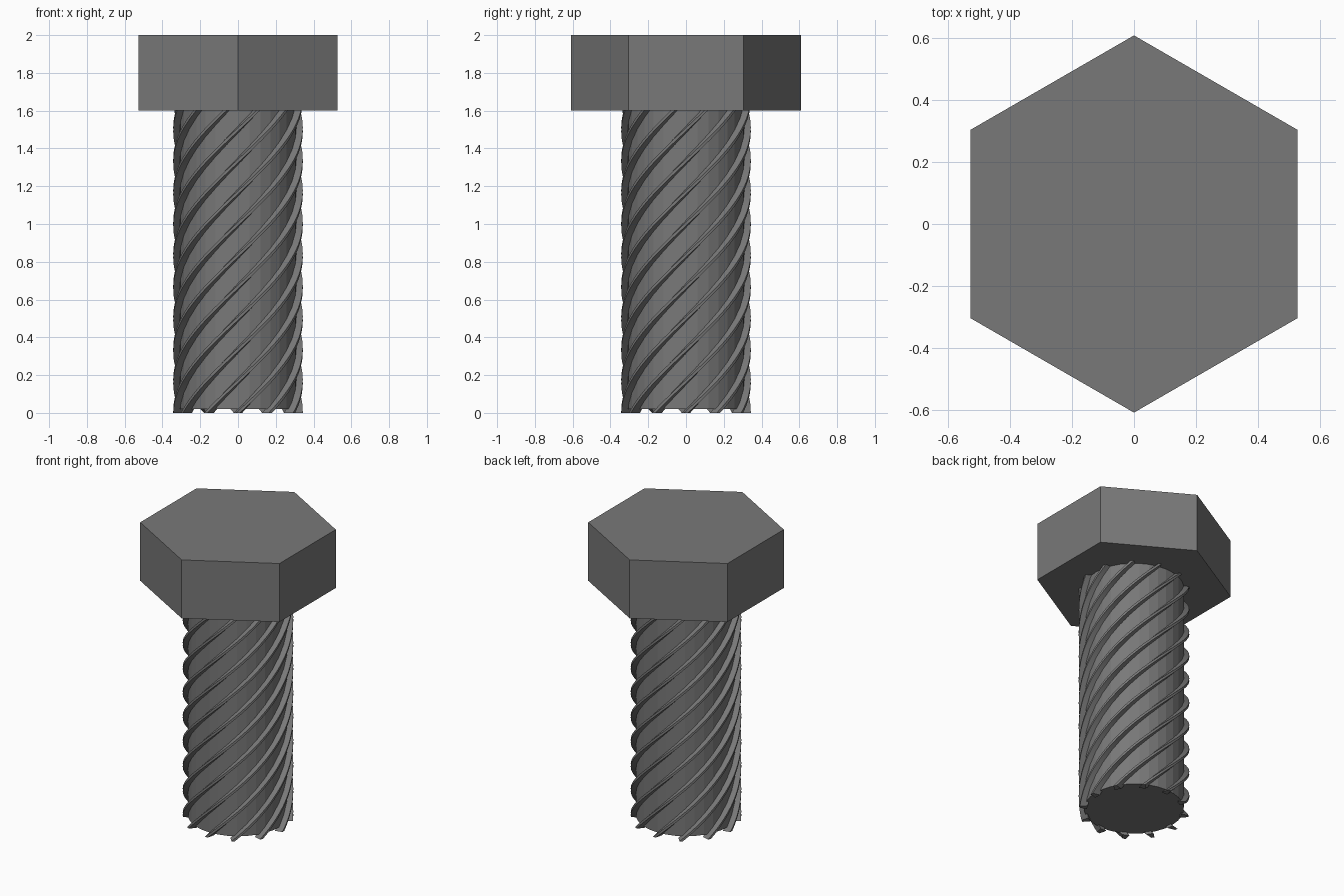
import bpy, bmesh
from math import pi, cos, sin, radians

if "Cube" in bpy.data.objects:
    bpy.data.objects.remove(bpy.data.objects["Cube"])

SHAFT_R, TIP_R = 0.31, 0.343
SHAFT_TOP, TOTAL = 1.6, 2.0
RIDGES, LEAD, STEPS = 12, 2.0, 72

# Dark steel
steel = bpy.data.materials.new("dark_steel")
steel.diffuse_color = (0.19, 0.19, 0.19, 1)
steel.use_nodes = True
steel.node_tree.nodes["Principled BSDF"].inputs["Base Color"].default_value = steel.diffuse_color


def finish(bm, name):
    bmesh.ops.recalc_face_normals(bm, faces=bm.faces)
    mesh = bpy.data.meshes.new(name)
    bm.to_mesh(mesh)
    bm.free()
    mesh.materials.append(steel)
    obj = bpy.data.objects.new(name, mesh)
    bpy.context.collection.objects.link(obj)
    return obj


def lathe(name, profile, sides, phase=0.0):
    """Closed solid from rings of (radius, z)."""
    bm = bmesh.new()
    rings = [[bm.verts.new((r * cos(phase + 2 * pi * i / sides),
                            r * sin(phase + 2 * pi * i / sides), z))
              for i in range(sides)] for r, z in profile]
    for a, b in zip(rings, rings[1:]):
        for i in range(sides):
            j = (i + 1) % sides
            bm.faces.new((a[i], a[j], b[j], b[i]))
    bm.faces.new(rings[0][::-1])
    bm.faces.new(rings[-1])
    return finish(bm, name)


# Hexagonal head with corners on the y axis
lathe("hex_head", [(0.609, SHAFT_TOP), (0.609, TOTAL)], 6, pi / 2)

# Shaft, ending just above the tips of the ridges
lathe("shaft", [(SHAFT_R, 0.02), (SHAFT_R, SHAFT_TOP)], 32)

# Twelve-start helical ridges with a tapered cross-section
section = [(SHAFT_R - 0.015, -0.075), (TIP_R, -0.03),
           (TIP_R, 0.03), (SHAFT_R - 0.015, 0.075)]
bm = bmesh.new()
for k in range(RIDGES):
    rings = []
    for s in range(STEPS + 1):
        z = SHAFT_TOP * s / STEPS
        turn = 2 * pi * (k / RIDGES + z / LEAD)
        rings.append([bm.verts.new((r * cos(turn + a), r * sin(turn + a), z))
                      for r, a in section])
    for a, b in zip(rings, rings[1:]):
        for i in range(4):
            j = (i + 1) % 4
            bm.faces.new((a[i], a[j], b[j], b[i]))
    bm.faces.new(rings[0][::-1])
    bm.faces.new(rings[-1])
ridges = finish(bm, "thread_ridges")

# Smooth along the helix, keeping the ridge edges sharp
bpy.context.view_layer.objects.active = ridges
ridges.select_set(True)
bpy.ops.object.shade_smooth_by_angle(angle=radians(25))
